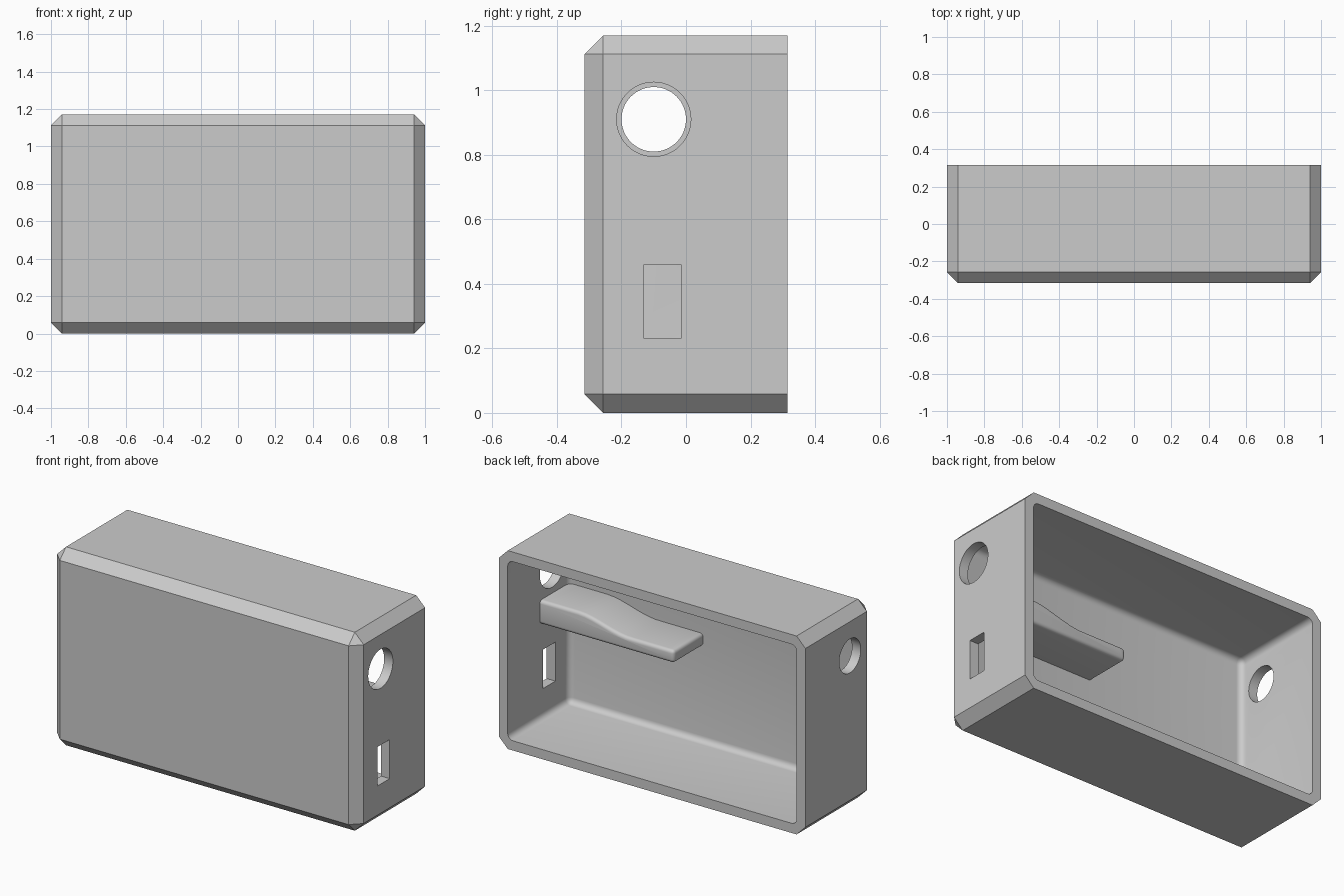
import bpy, bmesh, math
from mathutils import Matrix, Vector

if "Cube" in bpy.data.objects:
    bpy.data.objects.remove(bpy.data.objects["Cube"], do_unlink=True)

HALF_W, HALF_D, HEIGHT = 1.0, 0.315, 1.17
WALL = 0.057

grey = bpy.data.materials.new("light_grey")
grey.use_nodes = True
grey.diffuse_color = (0.6, 0.6, 0.6, 1)
grey.node_tree.nodes["Principled BSDF"].inputs["Base Color"].default_value = grey.diffuse_color


def make(name, bm):
    bmesh.ops.recalc_face_normals(bm, faces=bm.faces)
    mesh = bpy.data.meshes.new(name)
    bm.to_mesh(mesh)
    bm.free()
    mesh.materials.append(grey)
    obj = bpy.data.objects.new(name, mesh)
    bpy.context.collection.objects.link(obj)
    return obj


def activate(obj):
    bpy.ops.object.select_all(action="DESELECT")
    obj.select_set(True)
    bpy.context.view_layer.objects.active = obj


def box(name, low, high, bevel=0, segments=1):
    """Box whose edges are bevelled, except those around its back face."""
    low, high = Vector(low), Vector(high)
    bm = bmesh.new()
    bmesh.ops.create_cube(bm, size=1)
    bmesh.ops.scale(bm, vec=high - low, verts=bm.verts)
    bmesh.ops.translate(bm, vec=(low + high) / 2, verts=bm.verts)
    if bevel:
        edges = [e for e in bm.edges if any(v.co.y < high.y - 0.001 for v in e.verts)]
        bmesh.ops.bevel(bm, geom=edges, offset=bevel, segments=segments,
                        profile=0.5, affect="EDGES")
    return make(name, bm)


def side_cylinder(name, x, radius):
    bm = bmesh.new()
    place = Matrix.Translation((x, -0.1, 0.91)) @ Matrix.Rotation(math.pi / 2, 4, "Y")
    bmesh.ops.create_cone(bm, cap_ends=True, segments=64, radius1=radius,
                          radius2=radius, depth=0.2, matrix=place)
    return make(name, bm)


def cut(target, cutter):
    cutter.hide_render = True
    mod = target.modifiers.new("cut", "BOOLEAN")
    mod.operation, mod.solver, mod.object = "DIFFERENCE", "EXACT", cutter
    activate(target)
    bpy.ops.object.modifier_apply(modifier=mod.name)
    bpy.data.objects.remove(cutter, do_unlink=True)


# Chamfered case, open at the back
case = box("case", (-HALF_W, -HALF_D, 0), (HALF_W, HALF_D, HEIGHT), 0.058)
cut(case, box("cavity", (-HALF_W + WALL, -HALF_D + WALL, WALL),
              (HALF_W - WALL, HALF_D + 0.1, HEIGHT - WALL), 0.035, 5))

# Side openings: a round one each side, a rectangular one on the left
cut(case, side_cylinder("left_round_hole", HALF_W, 0.115))
cut(case, side_cylinder("right_round_hole", -HALF_W, 0.1))
cut(case, box("left_slot", (0.9, -0.13, 0.23), (1.1, -0.015, 0.46)))

# Inner shelf with a wavy top, running into the left and front walls
SHELF_END, SHELF_ROOT = 0.07, HALF_W - WALL + 0.02
SHELF_BACK, SHELF_FRONT = 0.014, -HALF_D + WALL - 0.02


def shelf_top(x):
    t = min(max((x - 0.36) / 0.34, 0), 1)
    return 0.695 + 0.065 * t * t * (3 - 2 * t)


STEPS = 20
xs = [SHELF_END + (SHELF_ROOT - SHELF_END) * i / STEPS for i in range(STEPS + 1)]
profile = [(SHELF_ROOT, 0.62), (SHELF_END, 0.62)] + [(x, shelf_top(x)) for x in xs]
bm = bmesh.new()
face = bm.faces.new([bm.verts.new((x, SHELF_FRONT, z)) for x, z in profile])
moved = bmesh.ops.extrude_face_region(bm, geom=[face])["geom"]
bmesh.ops.translate(bm, vec=(0, SHELF_BACK - SHELF_FRONT, 0),
                    verts=[g for g in moved if isinstance(g, bmesh.types.BMVert)])
bmesh.ops.recalc_face_normals(bm, faces=bm.faces)
soft = [e for e in bm.edges if len(e.link_faces) == 2
        and e.calc_face_angle(0) > 1
        and all(v.co.x < SHELF_ROOT - 0.001 for v in e.verts)
        or all(v.co.y > SHELF_BACK - 0.001 for v in e.verts)
        and any(v.co.x < SHELF_ROOT - 0.001 for v in e.verts)]
bmesh.ops.bevel(bm, geom=soft, offset=0.02, segments=4, profile=0.5,
                affect="EDGES", clamp_overlap=True)
shelf = make("inner_shelf", bm)

for part in (case, shelf):
    activate(part)
    bpy.ops.object.shade_smooth_by_angle(angle=math.radians(30))
